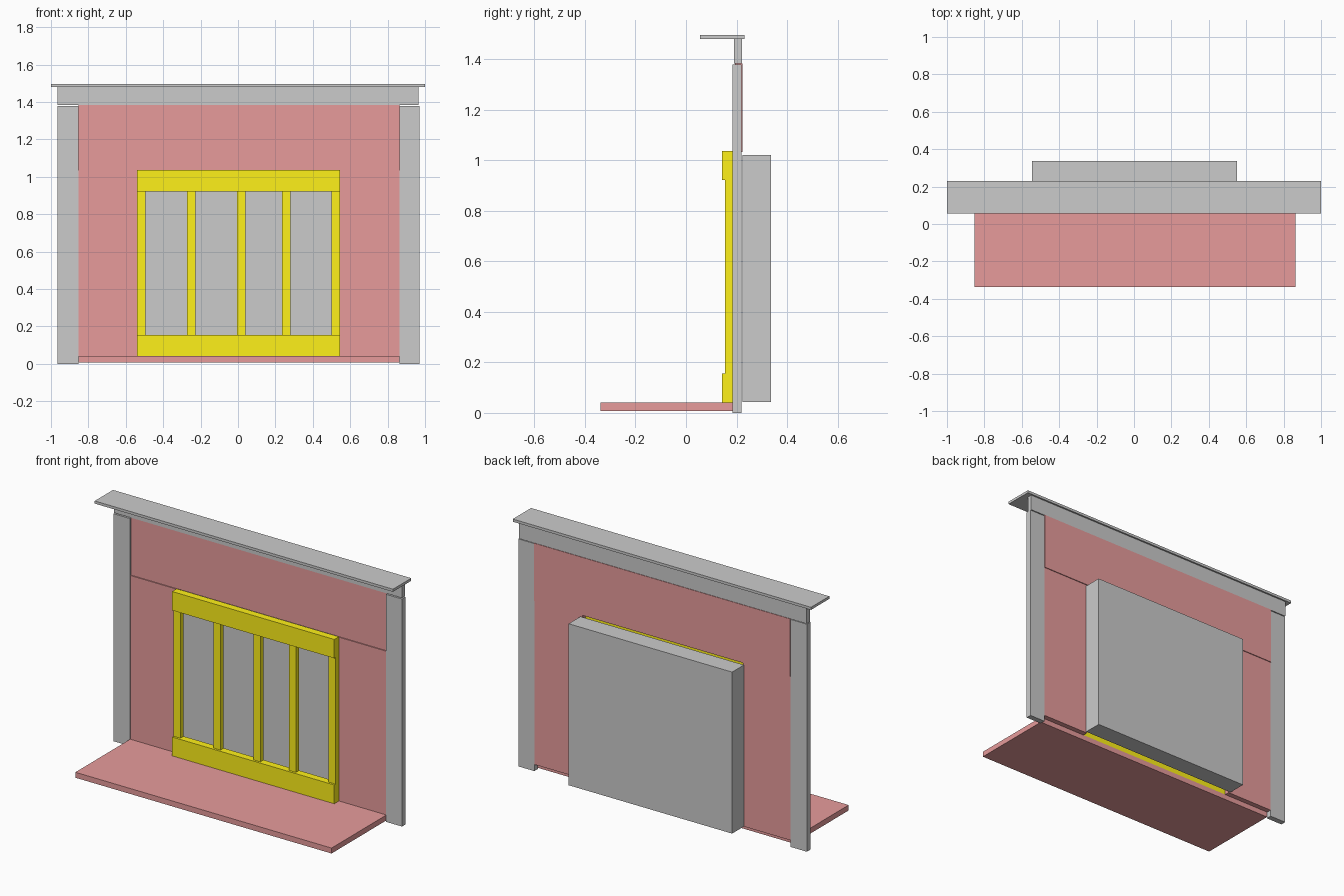
import bpy
import bmesh
from mathutils import Matrix, Vector

if "Cube" in bpy.data.objects:
    bpy.data.objects.remove(bpy.data.objects["Cube"])


def material(name, rgb):
    m = bpy.data.materials.new(name)
    m.diffuse_color = (*rgb, 1)
    m.use_nodes = True
    m.node_tree.nodes["Principled BSDF"].inputs["Base Color"].default_value = m.diffuse_color
    return m


BRICK = material("brick_red", (0.8, 0.33, 0.33))
BRASS = material("brass_yellow", (1.0, 0.88, 0.01))
IRON = material("iron_grey", (0.57, 0.57, 0.57))


def box(name, x, y, z, mat=None):
    """Axis-aligned box from (min, max) ranges."""
    lo, hi = (Vector(c) for c in zip(x, y, z))
    bm = bmesh.new()
    bmesh.ops.create_cube(bm, size=1, matrix=Matrix.LocRotScale((lo + hi) / 2, None, hi - lo))
    me = bpy.data.meshes.new(name)
    bm.to_mesh(me)
    bm.free()
    ob = bpy.data.objects.new(name, me)
    bpy.context.collection.objects.link(ob)
    if mat:
        me.materials.append(mat)
    return ob


# Mantel: shelf, header board and two side posts
box("mantel_shelf", (-1, 1), (0.056, 0.231), (1.48, 1.496))
box("mantel_header", (-0.964, 0.966), (0.19, 0.221), (1.383, 1.48))
box("mantel_post_left", (-0.964, -0.854), (0.185, 0.219), (0, 1.379))
box("mantel_post_right", (0.864, 0.97), (0.185, 0.219), (0, 1.379))

# Brick surround around the opening, and the hearth slab
box("surround_top", (-0.854, 0.864), (0.194, 0.224), (1.033, 1.384), BRICK)
box("surround_left", (-0.854, -0.535), (0.188, 0.219), (0.04, 1.033), BRICK)
box("surround_right", (0.541, 0.864), (0.188, 0.219), (0.04, 1.033), BRICK)
box("hearth", (-0.854, 0.864), (-0.338, 0.187), (0.008, 0.041), BRICK)

# Firebox behind the opening
box("firebox", (-0.545, 0.551), (0.224, 0.337), (0.043, 1.022), IRON)

# Door frame: two thick rails and five thinner bars
X0, X1, BAR = -0.541, 0.546, 0.046
for name, z in (("top", (0.923, 1.037)), ("bottom", (0.041, 0.155))):
    box(f"door_rail_{name}", (X0, X1), (0.142, 0.186), z, BRASS)
for i, cx in enumerate((-0.518, -0.249, 0.018, 0.257, 0.523)):
    box(f"door_bar_{i + 1}", (cx - BAR / 2, cx + BAR / 2), (0.155, 0.186), (0.155, 0.923), BRASS)
